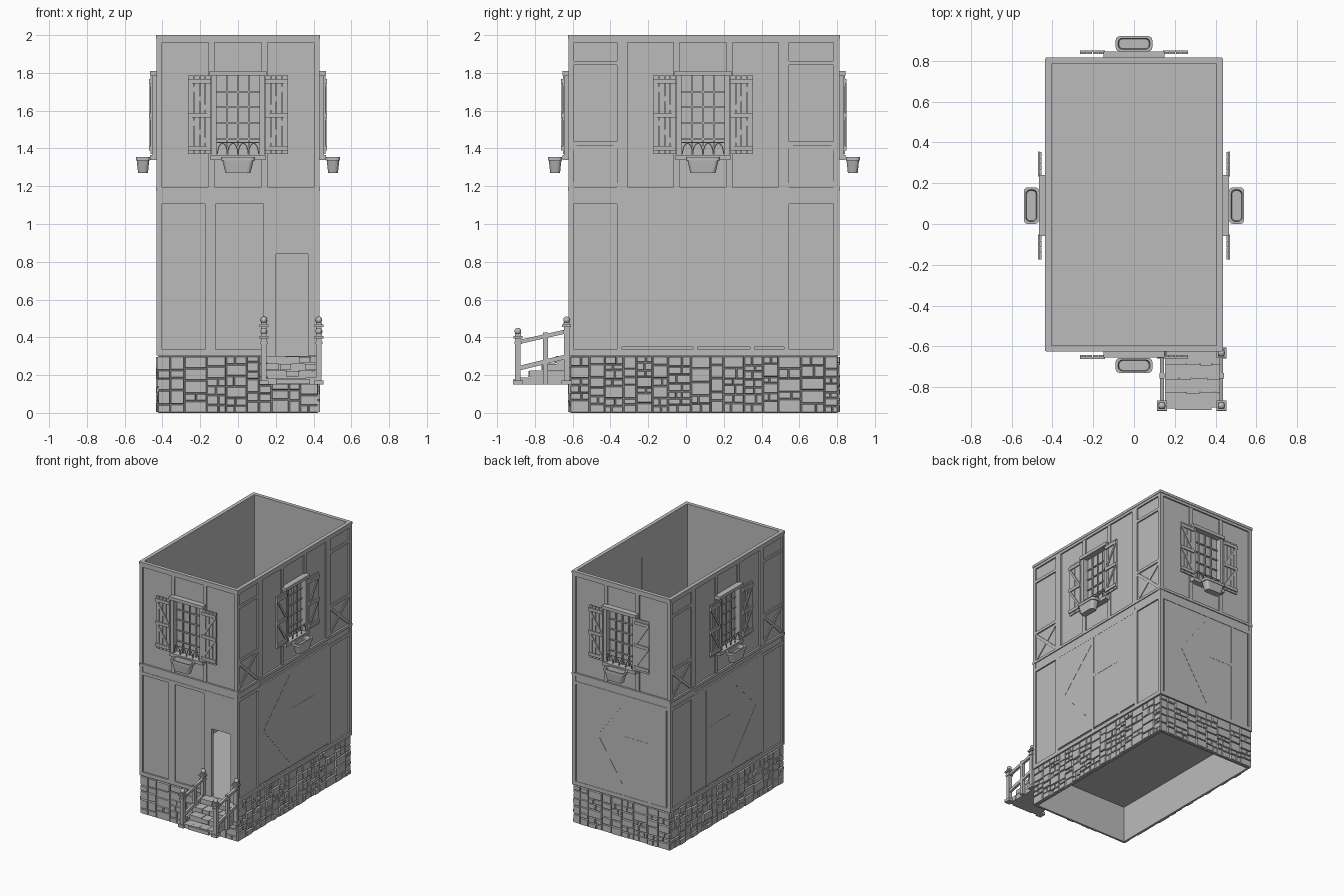
import bpy, bmesh, math, random
from mathutils import Vector

if "Cube" in bpy.data.objects:
    bpy.data.objects.remove(bpy.data.objects["Cube"])

random.seed(4)
grey = bpy.data.materials.new("stone grey")
grey.diffuse_color = (0.5, 0.5, 0.5, 1)
grey.use_nodes = True
grey.node_tree.nodes["Principled BSDF"].inputs["Base Color"].default_value = grey.diffuse_color
parts = {}


def bm_of(name):
    return parts.setdefault(name, bmesh.new())


def hexa(name, bottom, top):
    """Solid between two matching rings of points."""
    bm = bm_of(name)
    a = [bm.verts.new(p) for p in bottom]
    b = [bm.verts.new(p) for p in top]
    n = len(a)
    bm.faces.new(a)
    bm.faces.new(b)
    for i in range(n):
        bm.faces.new((a[i], a[(i + 1) % n], b[(i + 1) % n], b[i]))


def box(name, x0, x1, y0, y1, z0, z1):
    ring = [(x0, y0), (x1, y0), (x1, y1), (x0, y1)]
    hexa(name, [(x, y, z0) for x, y in ring], [(x, y, z1) for x, y in ring])


class Side:
    """One house wall: u along it, o outward from the plaster, z up."""
    def __init__(self, axis, plane, sign, u0, u1, centre):
        self.axis, self.plane, self.sign = axis, plane, sign
        self.u0, self.u1, self.c = u0, u1, centre

    def p(self, u, o, z):
        d = self.plane + self.sign * o
        return (u, d, z) if self.axis == 'y' else (d, u, z)

    def slab(self, name, u0, u1, z0, z1, o0, o1, taper=0):
        t = taper
        r0 = [(u0, z0), (u1, z0), (u1, z1), (u0, z1)]
        r1 = [(u0 + t, z0 + t), (u1 - t, z0 + t), (u1 - t, z1 - t), (u0 + t, z1 - t)]
        hexa(name, [self.p(u, o0, z) for u, z in r0], [self.p(u, o1, z) for u, z in r1])

    def bar(self, name, ua, za, ub, zb, w, o0, o1):
        n = Vector((za - zb, ub - ua)).normalized() * w / 2
        r = [(ua + n.x, za + n.y), (ub + n.x, zb + n.y), (ub - n.x, zb - n.y), (ua - n.x, za - n.y)]
        hexa(name, [self.p(u, o0, z) for u, z in r], [self.p(u, o1, z) for u, z in r])


front = Side('y', -0.61, -1, -0.42, 0.42, 0.0)
back = Side('y', 0.80, 1, -0.42, 0.42, 0.0)
right = Side('x', 0.42, 1, -0.61, 0.80, 0.09)
left = Side('x', -0.42, -1, -0.61, 0.80, 0.09)
sides = [front, back, right, left]
T = 0.011          # timber thickness
curl_paths = []


def wall(s, holes):
    us = sorted({s.u0, s.u1, *[h[0] for h in holes], *[h[1] for h in holes]})
    zs = sorted({0.3, 2.0, *[h[2] for h in holes], *[h[3] for h in holes]})
    for a, b in zip(us, us[1:]):
        for c, d in zip(zs, zs[1:]):
            m, k = (a + b) / 2, (c + d) / 2
            if not any(h[0] < m < h[1] and h[2] < k < h[3] for h in holes):
                s.slab("plaster_walls", a, b, c, d, -0.015, 0)


def stones(s, u0, u1, z0, z1):
    """Split a rectangle into irregular masonry blocks."""
    w, h = u1 - u0, z1 - z0
    if w > 0.13 or (w > 0.07 and w > 1.9 * h):
        m = u0 + w * random.uniform(0.36, 0.64)
        stones(s, u0, m, z0, z1)
        stones(s, m, u1, z0, z1)
    elif h > 0.075:
        m = z0 + h * random.uniform(0.35, 0.65)
        stones(s, u0, u1, z0, m)
        stones(s, u0, u1, m, z1)
    else:
        s.slab("stone_blocks", u0 + .002, u1 - .002, z0 + .002, z1 - .002, 0, random.uniform(.005, .015), .003)


def rounded(s, hw, hd, oc, z, r=0.02):
    pts = []
    for k, (a, b) in enumerate([(1, 1), (-1, 1), (-1, -1), (1, -1)]):
        for j in range(4):
            t = math.pi / 2 * (k + j / 3)
            pts.append(s.p(s.c + a * (hw - r) + r * math.cos(t), oc + b * (hd - r) + r * math.sin(t), z))
    return pts


def planter(s):
    bm = bm_of("window_planters")
    prof = [(.066, .026, 1.27), (.082, .033, 1.335), (.09, .037, 1.335), (.09, .037, 1.355),
            (.078, .027, 1.355), (.074, .024, 1.325)]
    rings = [[bm.verts.new(p) for p in rounded(s, w, d, .083, z)] for w, d, z in prof]
    bm.faces.new(rings[0])
    bm.faces.new(rings[-1])
    for a, b in zip(rings, rings[1:]):
        for i in range(16):
            bm.faces.new((a[i], a[(i + 1) % 16], b[(i + 1) % 16], b[i]))


def window(s):
    c = s.c
    # casing, header and sill
    for sg in (-1, 1):
        s.slab("window_frames", *sorted((c + sg * .115, c + sg * .14)), 1.36, 1.79, -.015, .035)
    s.slab("window_frames", c - .15, c + .15, 1.785, 1.81, 0, .045)
    s.slab("window_frames", c - .145, c + .145, 1.34, 1.365, -.015, .045)
    s.slab("window_panes", c - .12, c + .12, 1.36, 1.79, -.013, -.009)
    # glazing bars
    for i in (-1, 0, 1):
        s.slab("glazing_bars", c + i * .058 - .004, c + i * .058 + .004, 1.365, 1.785, -.009, .002)
    for z in (1.45, 1.535, 1.62, 1.70):
        s.slab("glazing_bars", c - .115, c + .115, z - .004, z + .004, -.009, .001)
    # shutters: planks, battens and Z braces
    for sg in (-1, 1):
        a, b = sorted((c + sg * .142, c + sg * .265))
        w = (b - a) / 4
        for i in range(4):
            s.slab("shutters", a + i * w + .0015, a + (i + 1) * w - .0015, 1.37, 1.785, .032, .042)
        for z in (1.40, 1.575, 1.755):
            s.slab("shutter_braces", a, b, z - .012, z + .012, .042, .051)
        for z0, z1 in ((1.41, 1.565), (1.585, 1.745)):
            s.bar("shutter_braces", c + sg * .152, z0, c + sg * .255, z1, .016, .042, .049)
    planter(s)
    # curled iron guard
    for i in range(4):
        u = c - .0825 + i * .055
        curl_paths.append([s.p(u + .026 * math.cos(t), .036, 1.372 + .055 * math.sin(t))
                           for t in [math.pi * k / 8 for k in range(9)]])
    curl_paths.append([s.p(c - .115, .036, 1.432), s.p(c + .115, .036, 1.432)])


for s in sides:
    holes = [(s.c - .12, s.c + .12, 1.36, 1.79)]
    if s is front:
        holes.append((.2, .37, .3, .84))
    wall(s, holes)
    window(s)
    stones(s, s.u0 - .005, s.u1 + .005, 0, .3)
    s.slab("stone_base", s.u0, s.u1, 0, .3, -.015, 0)
    e0, e1 = s.u0 - .012, s.u1 + .012
    # horizontal beams
    if s is front:
        s.slab("sill_beams", e0, .2, .305, .335, 0, T)
    else:
        s.slab("sill_beams", e0, e1, .305, .335, 0, T)
    for z0, z1, o in ((1.105, 1.13, T), (1.13, 1.175, T - .003), (1.175, 1.195, T + .004),
                      (1.96, 1.98, T), (1.98, 2.0, T + .004)):
        s.slab("floor_beams", e0, e1, z0, z1, 0, o)
    # corner posts and posts beside the window
    for a, b in ((e0, e0 + .03), (e1 - .03, e1)):
        s.slab("corner_posts", a, b, .335, 1.96, 0, T)
    for sg in (-1, 1):
        a, b = sorted((s.c + sg * .125, s.c + sg * .155))
        s.slab("wall_posts", a, b, 1.19, 1.96, 0, T - .002)

# side walls: end bays with rails and cross braces, infilled lower panel
for s in (right, left):
    for a, b, p0, p1 in ((-.60, -.365, -.365, -.31), (.545, .79, .49, .545)):
        s.slab("wall_posts", p0, p1, 1.19, 1.96, 0, T)
        for z in (1.853, 1.425):
            s.slab("bay_rails", a, b, z - .011, z + .011, 0, T - .001)
        s.bar("cross_braces", a, 1.20, b, 1.415, .022, 0, .006)
        s.bar("cross_braces", a, 1.415, b, 1.20, .022, 0, .007)
    for a in (-.365, .52):
        s.slab("wall_posts", a, a + .025, .335, 1.11, 0, T)
    s.slab("infill_panels", -.34, .52, .35, 1.15, 0, .010)


# thin framing on the infilled lower walls
def brace_frame(s, a, m, b, o):
    for u in (m, b):
        s.slab("lower_braces", u - .012, u + .012, .335, 1.105, o, o + .002)
    s.bar("lower_braces", m, 1.08, a, .76, .024, o, o + .0015)
    s.bar("lower_braces", a, .76, m, .38, .024, o, o + .0015)
    s.slab("lower_braces", m, b, .78, .804, o, o + .0015)


for s in (right, left):
    brace_frame(s, -.28, .05, .35, .010)
back.slab("infill_panels", -.39, .39, .335, 1.105, 0, .008)
brace_frame(back, .22, -.02, -.25, .008)

# front lower posts and door surround
front.slab("wall_posts", -.175, -.12, .335, 1.11, 0, T)
front.slab("wall_posts", .135, .2, .3, 1.11, 0, T)
front.slab("wall_posts", .37, .432, .3, 1.11, 0, T)
front.slab("door_header", .2, .37, .84, 1.11, 0, T - .001)

box("floor", -.41, .41, -.60, .79, .285, .30)

# entrance steps laid in bricks
for i in range(4):
    y0, y1, zt = -.90 + i * .07, -.61, .185 + i * .038
    box("step_core", .155, .415, y0 + .006, y1, .15 if i == 0 else zt - .04, zt - .003)
    cuts = [.15, .42] + [.15 + .27 * (k + .5 * (i % 2) + random.uniform(-.12, .12)) / 4 for k in (1, 2, 3)]
    cuts.sort()
    for a, b in zip(cuts, cuts[1:]):
        d = random.uniform(-.006, .003)
        box("step_bricks", a + .002, b - .002, y0 + d, y0 + .07, zt - .034, zt + random.uniform(-.003, .002))
box("step_bricks", .2, .38, -.912, -.88, .152, .18)


# stair railings: turned newels, middle post and sloping rails
def newel(x, y, zt):
    box("newel_posts", x - .024, x + .024, y - .026, y + .026, .15, .172)
    box("newel_posts", x - .014, x + .014, y - .014, y + .014, .172, zt - .055)
    for z, r in ((zt - .085, .019), (zt - .055, .024), (zt - .043, .016)):
        box("newel_posts", x - r, x + r, y - r, y + r, z, z + .012)
    res = bmesh.ops.create_uvsphere(bm_of("newel_balls"), u_segments=14, v_segments=9, radius=.018)
    bmesh.ops.translate(bm_of("newel_balls"), verts=res["verts"], vec=(x, y, zt - .018))


for x in (.137, .428):
    newel(x, -.89, .45)
    newel(x, -.632, .51)
    box("railing_middle_posts", x - .012, x + .012, -.757, -.73, .15, .425)
    for z0, z1, h in ((.365, .42, .022), (.225, .285, .025)):
        ring = [(-.88, z0), (-.635, z1), (-.635, z1 + h), (-.88, z0 + h)]
        hexa("sloping_rails", [(x - .009, y, z) for y, z in ring], [(x + .009, y, z) for y, z in ring])

# turn every part into an object
for name, bm in parts.items():
    bmesh.ops.recalc_face_normals(bm, faces=bm.faces)
    me = bpy.data.meshes.new(name)
    bm.to_mesh(me)
    bm.free()
    me.materials.append(grey)
    if name in ("newel_balls",):
        me.shade_smooth()
    bpy.context.collection.objects.link(bpy.data.objects.new(name, me))

cu = bpy.data.curves.new("window_guards", 'CURVE')
cu.dimensions = '3D'
cu.bevel_depth = .003
cu.bevel_resolution = 1
cu.materials.append(grey)
for path in curl_paths:
    sp = cu.splines.new('POLY')
    sp.points.add(len(path) - 1)
    for pt, co in zip(sp.points, path):
        pt.co = (*co, 1)
bpy.context.collection.objects.link(bpy.data.objects.new("window_guards", cu))
